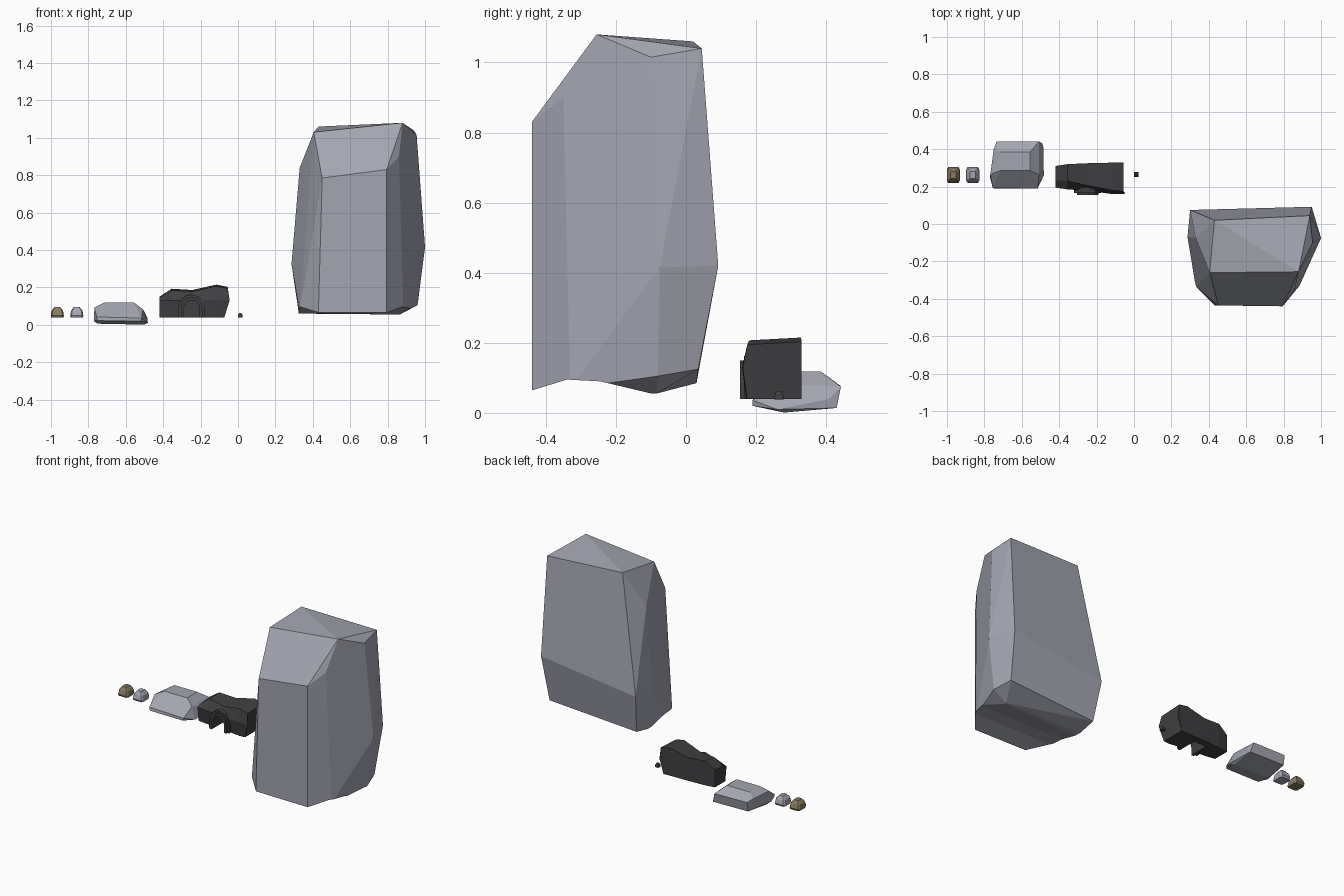
import bpy, bmesh, math

if "Cube" in bpy.data.objects:
    bpy.data.objects.remove(bpy.data.objects["Cube"])


def material(name, rgb):
    m = bpy.data.materials.new(name)
    m.diffuse_color = (*rgb, 1)
    m.use_nodes = True
    m.node_tree.nodes["Principled BSDF"].inputs["Base Color"].default_value = m.diffuse_color
    return m


def finish(bm, name, mat=None):
    bmesh.ops.recalc_face_normals(bm, faces=bm.faces[:])
    me = bpy.data.meshes.new(name)
    bm.to_mesh(me)
    bm.free()
    ob = bpy.data.objects.new(name, me)
    bpy.context.collection.objects.link(ob)
    if mat:
        me.materials.append(mat)
    return ob


def hull(name, pts, mat=None):
    """Faceted stone: convex hull with nearly flat triangles merged."""
    bm = bmesh.new()
    for p in pts:
        bm.verts.new(p)
    bmesh.ops.convex_hull(bm, input=bm.verts[:])
    loose = [v for v in bm.verts if not v.link_faces]
    bmesh.ops.delete(bm, geom=loose, context='VERTS')
    bmesh.ops.dissolve_limit(bm, angle_limit=math.radians(5),
                             verts=bm.verts[:], edges=bm.edges[:])
    return finish(bm, name, mat)


def loft(name, rings, mat=None):
    """Skin a list of equal closed rings and cap both ends."""
    bm = bmesh.new()
    vs = [[bm.verts.new(p) for p in ring] for ring in rings]
    n = len(vs[0])
    for a, b in zip(vs, vs[1:]):
        for i in range(n):
            j = (i + 1) % n
            bm.faces.new((a[i], a[j], b[j], b[i]))
    bm.faces.new(vs[0])
    bm.faces.new(vs[-1])
    return finish(bm, name, mat)


def carve(ob, cutter):
    cutter.hide_render = True
    mod = ob.modifiers.new("carve", 'BOOLEAN')
    mod.operation = 'DIFFERENCE'
    mod.solver = 'EXACT'
    mod.object = cutter
    bpy.context.view_layer.objects.active = ob
    bpy.ops.object.modifier_apply(modifier=mod.name)
    bpy.data.objects.remove(cutter)


slate = material("slate_stone", (0.37, 0.38, 0.44))
dark = material("dark_stone", (0.05, 0.05, 0.055))
tan = material("tan_stone", (0.25, 0.2, 0.12))

# Tall boulder: top, front, left, right, back and base corners
boulder = hull("tall_boulder", [
    (.43, .02, 1.06), (.94, .045, 1.04), (.405, -.26, 1.03), (.88, -.255, 1.08), (.955, -.10, 1.015),
    (.45, -.435, .785), (.795, -.44, .83), (.86, -.35, .90), (.33, -.075, .84),
    (.43, -.435, .065), (.795, -.44, .065), (.885, -.33, .07), (.33, -.335, .07),
    (1.0, -.075, .415), (.96, -.08, .105), (.95, .092, .42), (.30, .075, .33), (.286, -.07, .325),
    (.93, .035, .125), (.325, .03, .085), (.865, -.085, .055), (.325, -.085, .06)], slate)
# Shallow hollow under the boulder
hollow = [(-.46, .058), (-.34, .095), (-.245, .09), (-.085, .052), (-.085, 0), (-.46, 0)]
carve(boulder, loft("hollow_cutter", [[(x, y, z) for y, z in hollow] for x in (.2, 1.1)]))

# Low flat rock: top, shoulders, front lip, back and base
hull("flat_rock", [
    (-.715, .285, .118), (-.555, .285, .118), (-.555, .385, .118), (-.715, .385, .118),
    (-.768, .265, .093), (-.508, .265, .083), (-.735, .44, .078), (-.508, .442, .075),
    (-.755, .193, .042), (-.515, .19, .036), (-.77, .25, .02), (-.482, .26, .01),
    (-.75, .19, .022), (-.52, .19, .02),
    (-.75, .40, .09), (-.735, .43, .018), (-.49, .43, .014), (-.485, .41, .04),
    (-.75, .28, .006), (-.50, .28, .001)], slate)

# Dark cave rock: x, lean at mid and base, front y, front top y, back y, top z
stations = [(-.42, 0, 0, .195, .235, .31, .15),
            (-.355, 0, 0, .185, .23, .32, .193),
            (-.245, 0, 0, .178, .205, .325, .186),
            (-.115, 0, 0, .16, .18, .328, .215),
            (-.055, .01, -.018, .162, .175, .33, .203)]
cave = loft("cave_rock", [
    [(x + b, f + .012, .04), (x + m, f, .13), (x, t, h - .008), (x, k, h), (x + m, k, .13), (x + b, k, .04)]
    for x, m, b, f, t, k, h in stations], dark)

# Arched cave mouth
CX, SPRING = -.248, .085


def arch(r, top, base=.04, n=6):
    pts = [(CX - r, base)]
    for i in range(n + 1):
        a = math.pi * (1 - i / n)
        pts.append((CX + r * math.cos(a), SPRING + (top - SPRING) * math.sin(a)))
    return pts + [(CX + r, base)]


def arch_solid(name, r, top, y0, y1, base=.04):
    return loft(name, [[(x, y, z) for x, z in arch(r, top, base)] for y in (y0, y1)], dark)


def arch_frame(name, outer, inner, y0, y1):
    rings = [[(p[0], y0, p[1]), (p[0], y1, p[1]), (q[0], y1, q[1]), (q[0], y0, q[1])]
             for p, q in zip(arch(*outer), arch(*inner))]
    return loft(name, rings, dark)


carve(cave, arch_solid("mouth_cutter", .043, .132, .1, .28, .0))
arch_frame("outer_arch", (.072, .163), (.055, .146), .165, .21)
arch_frame("inner_arch", (.058, .15), (.043, .132), .154, .21)


# Small pebbles: flat-based domes with chamfered corners
def pebble(name, x, y, z, w, d, h, mat=None):
    rings = [(.48, .44, 0), (.5, .5, .2), (.44, .40, .65), (.22, .24, 1)]
    pts = []
    for rx, ry, rz in rings:
        for sx in (-1, 1):
            for sy in (-1, 1):
                pts += [(x + sx * rx * w, y + sy * ry * d * .7, z + rz * h),
                        (x + sx * rx * w * .8, y + sy * ry * d, z + rz * h)]
    return hull(name, pts, mat)


pebble("tan_pebble", -.966, .262, .038, .07, .083, .057, tan)
pebble("grey_pebble", -.862, .262, .038, .07, .083, .057, slate)
pebble("dark_chip", .012, .265, .038, .026, .028, .024, dark)
